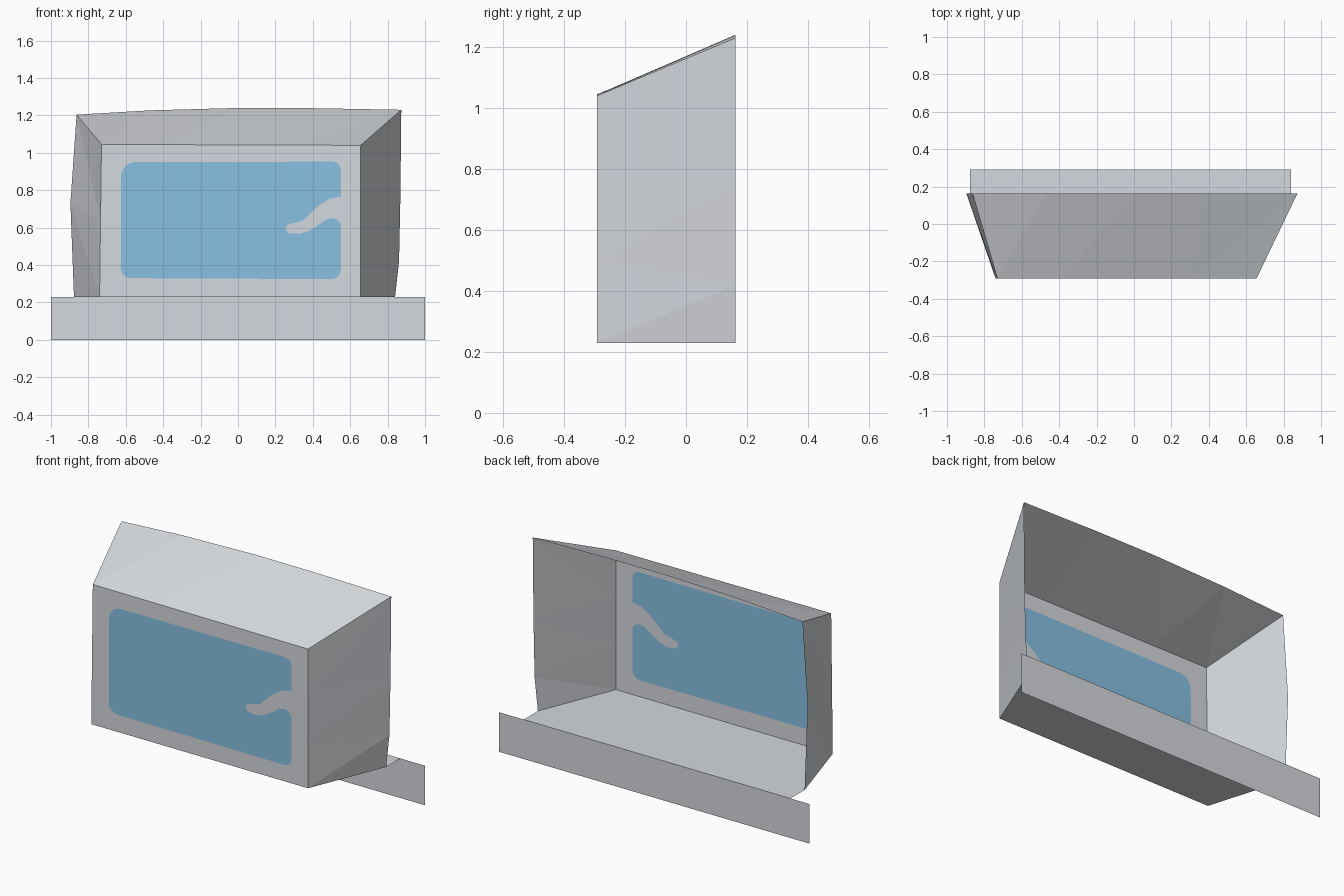
import bpy
import math
from mathutils import Vector
from mathutils.geometry import tessellate_polygon

if "Cube" in bpy.data.objects:
    bpy.data.objects.remove(bpy.data.objects["Cube"])

YF, YM, YB = -0.292, 0.162, 0.292   # front panel, hood rim, rear plate
Z0 = 0.23                           # floor height


def material(name, rgb):
    m = bpy.data.materials.new(name)
    m.diffuse_color = (*rgb, 1)
    m.use_nodes = True
    m.node_tree.nodes["Principled BSDF"].inputs["Base Color"].default_value = m.diffuse_color
    return m


grey = material("pale_grey", (0.665, 0.69, 0.723))
blue = material("sky_blue", (0.246, 0.533, 0.752))


def part(name, verts, faces, mat, outward):
    """Flat shaded sheet with every face turned towards 'outward'."""
    verts = [Vector(v) for v in verts]
    out = Vector(outward)
    turned = []
    for f in faces:
        a, b, c = (verts[i] for i in f[:3])
        turned.append(tuple(f) if (b - a).cross(c - a).dot(out) > 0 else tuple(reversed(f)))
    me = bpy.data.meshes.new(name)
    me.from_pydata(verts, [], turned)
    me.materials.append(mat)
    ob = bpy.data.objects.new(name, me)
    bpy.context.collection.objects.link(ob)
    return ob


def fill(name, loops, mat, outward):
    """Planar sheet from an outline plus optional hole outlines."""
    loops = [[Vector(p) for p in lp] for lp in loops]
    tris = tessellate_polygon(loops)
    return part(name, [p for lp in loops for p in lp], tris, mat, outward)


def wall(name, a, b, rim, outward):
    """Sheet between the straight front edge a-b and a bent rim at the back."""
    n = len(rim)
    a, b = Vector((a[0], YF, a[1])), Vector((b[0], YF, b[1]))
    verts = [a.lerp(b, i / (n - 1)) for i in range(n)]
    verts += [(x, YM, z) for x, z in rim]
    faces = []
    for i in range(n - 1):
        faces += [(i, i + 1, n + i + 1), (i, n + i + 1, n + i)]
    part(name, verts, faces, grey, outward)


def corner(cx, cz, r, start):
    """Rounded corner, a quarter turn counter-clockwise."""
    return [(cx + r * math.cos(math.radians(start + t)),
             cz + r * math.sin(math.radians(start + t))) for t in range(0, 91, 15)]


# Front panel corners
bl, br, tr, tl = (-0.74, Z0), (0.655, Z0), (0.655, 1.04), (-0.73, 1.045)

# Screen outline with a wavy notch on its right side
notch = [(0.55, 0.765), (0.49, 0.755), (0.435, 0.72), (0.385, 0.675), (0.345, 0.635),
         (0.30, 0.625), (0.262, 0.615), (0.253, 0.592), (0.27, 0.571), (0.33, 0.567),
         (0.38, 0.583), (0.43, 0.615), (0.47, 0.643), (0.505, 0.652), (0.53, 0.642),
         (0.55, 0.62)]
outline = (corner(0.505, 0.908, 0.045, 0) + corner(-0.55, 0.875, 0.075, 90)
           + corner(-0.575, 0.382, 0.052, 180) + corner(0.498, 0.377, 0.052, 270)
           + notch[::-1])
screen = [(x, YF, z) for x, z in outline]
panel = [(x, YF, z) for x, z in (bl, br, tr, tl)]
fill("front_panel", [panel, screen], grey, (0, -1, 0))
fill("screen", [screen], blue, (0, -1, 0))

# Hood around the panel, open at the back
wall("left_wall", bl, tl, [(-0.877, Z0), (-0.896, 0.73), (-0.863, 1.204)], (-1, 0, 0))
wall("right_wall", br, tr, [(0.84, Z0), (0.861, 0.42), (0.868, 0.75), (0.873, 1.23)],
     (1, 0, 0))
wall("roof", tl, tr, [(-0.863, 1.204), (-0.47, 1.227), (0.0, 1.24), (0.38, 1.239),
                      (0.873, 1.23)], (0, 0, 1))

# Floor running back to the rear plate
floor = [(-0.74, YF), (0.655, YF), (0.84, YM), (0.84, YB), (-0.877, YB), (-0.877, YM)]
fill("floor", [[(x, y, Z0) for x, y in floor]], grey, (0, 0, -1))

# Wide plate hanging from the rear edge of the floor
part("rear_plate", [(-1, YB, 0), (1, YB, 0), (1, YB, Z0), (-1, YB, Z0)],
     [(0, 1, 2, 3)], grey, (0, 1, 0))
